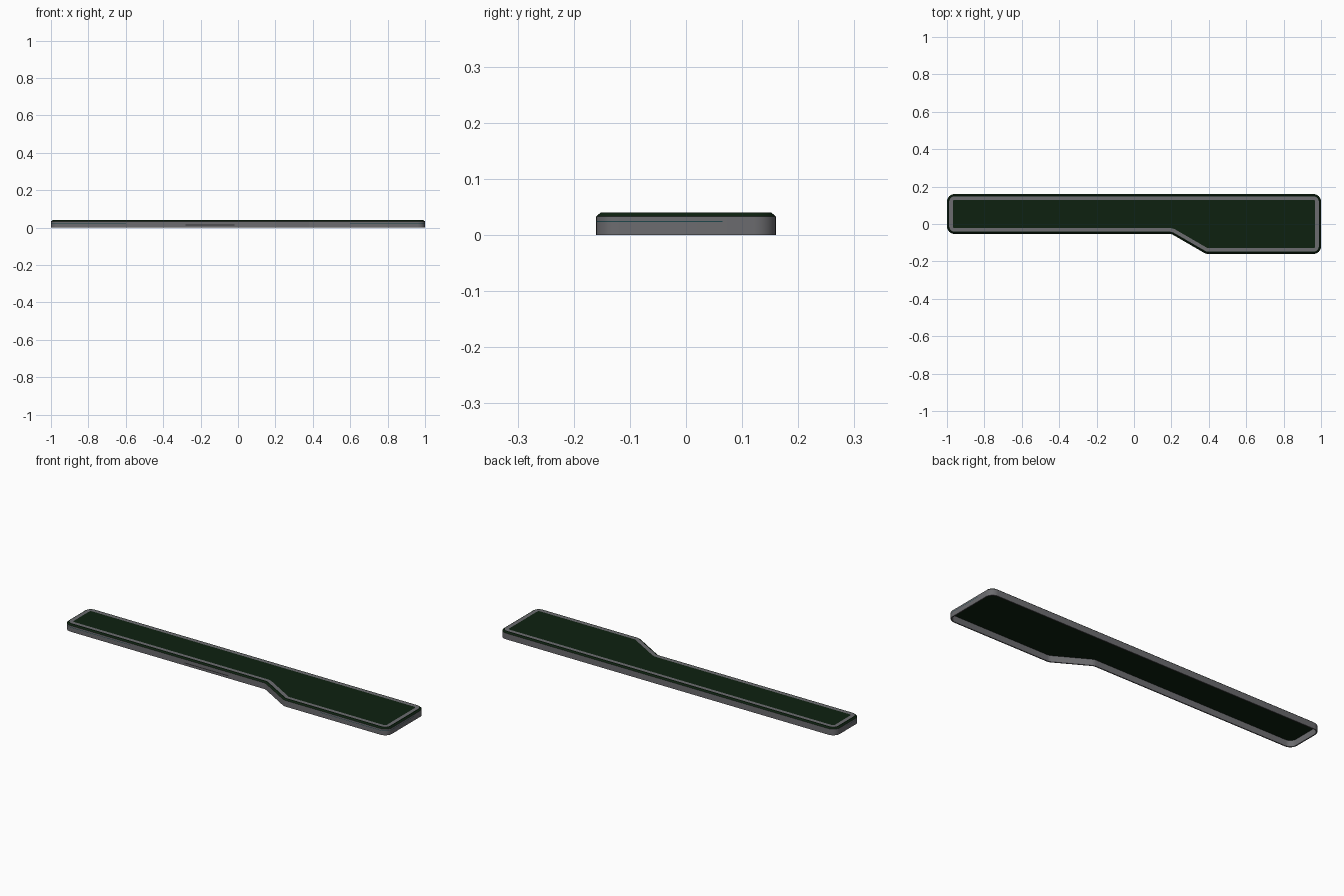
import bpy
import bmesh
from mathutils import Vector

if "Cube" in bpy.data.objects:
    bpy.data.objects.remove(bpy.data.objects["Cube"])

RADIUS = 0.04
STEPS = 8
CORNERS = [Vector(p) for p in ((-1, -0.053), (0.2, -0.053), (0.385, -0.16),
                               (1, -0.16), (1, 0.16), (-1, 0.16))]


def material(name, colour):
    mat = bpy.data.materials.new(name)
    mat.use_nodes = True
    mat.diffuse_color = (*colour, 1)
    mat.node_tree.nodes["Principled BSDF"].inputs["Base Color"].default_value = (*colour, 1)
    return mat


grey = material("grey", (0.15, 0.15, 0.16))
green = material("dark green", (0.004, 0.015, 0.005))
teal = material("dark teal", (0.012, 0.06, 0.07))
black = material("charcoal", (0.03, 0.03, 0.032))


def arc(index, inset):
    """Points of one rounded outline corner, moved inward by inset."""
    before, here, after = (CORNERS[(index + k) % len(CORNERS)] for k in (-1, 0, 1))
    d1, d2 = (here - before).normalized(), (after - here).normalized()
    n1, n2 = Vector((d1.y, -d1.x)), Vector((d2.y, -d2.x))
    side = 1 if d1.x * d2.y - d1.y * d2.x > 0 else -1
    centre = here - side * RADIUS * (n1 + n2) / (1 + n1.dot(n2))
    reach = side * RADIUS - inset
    return [centre + reach * n1.slerp(n2, k / STEPS) for k in range(STEPS + 1)]


def outline(inset):
    return [p for i in range(len(CORNERS)) for p in arc(i, inset)]


def finish(bm, name, mats):
    mesh = bpy.data.meshes.new(name)
    bm.to_mesh(mesh)
    bm.free()
    for mat in mats:
        mesh.materials.append(mat)
    obj = bpy.data.objects.new(name, mesh)
    bpy.context.collection.objects.link(obj)
    bpy.ops.object.select_all(action='DESELECT')
    obj.select_set(True)
    bpy.context.view_layer.objects.active = obj
    bpy.ops.object.shade_smooth_by_angle(angle=0.5)
    return obj


def shell(name, levels, bands, caps, mats):
    """Loft the outline through (inset, height) levels; cap colours at start and end."""
    bm = bmesh.new()
    loops = [[bm.verts.new((p.x, p.y, z)) for p in outline(inset)] for inset, z in levels]
    for low, high, index in zip(loops, loops[1:], bands):
        for k in range(len(low)):
            j = (k + 1) % len(low)
            bm.faces.new((low[k], low[j], high[j], high[k])).material_index = index
    bm.faces.new(loops[0][::-1]).material_index = caps[0]
    bm.faces.new(loops[-1]).material_index = caps[1]
    return finish(bm, name, mats)


def strip(name, path, z, height, mat):
    """Thin upright band along a path on the side wall."""
    bm = bmesh.new()
    rows = [[bm.verts.new((p[0], p[1], h)) for p in path] for h in (z - height / 2, z + height / 2)]
    for k in range(len(path) - 1):
        bm.faces.new((rows[0][k], rows[0][k + 1], rows[1][k + 1], rows[1][k]))
    finish(bm, name, [mat])


# Hollow case: open underside, grey walls, chamfered green top with a grey border
shell("case",
      [(0.006, 0.033), (0.006, 0), (0, 0), (0, 0.033), (0.008, 0.04), (0.012, 0.04), (0.031, 0.04)],
      [0, 0, 0, 1, 1, 0], (1, 1), [grey, green])

# Accent lines wrapping the two front corners
OUT = 0.0005
strip("left_accent_line", [(0.6, -0.16 - OUT)] + arc(3, -OUT) + [(1 + OUT, 0.065)],
      0.024, 0.002, teal)
strip("right_accent_line", [(-1 - OUT, 0.065)] + arc(0, -OUT) + [(-0.6, -0.053 - OUT)],
      0.024, 0.002, teal)

# Slot in the middle of the front wall
strip("front_slot", [(-0.28, -0.053 - OUT), (-0.02, -0.053 - OUT)], 0.014, 0.005, black)
